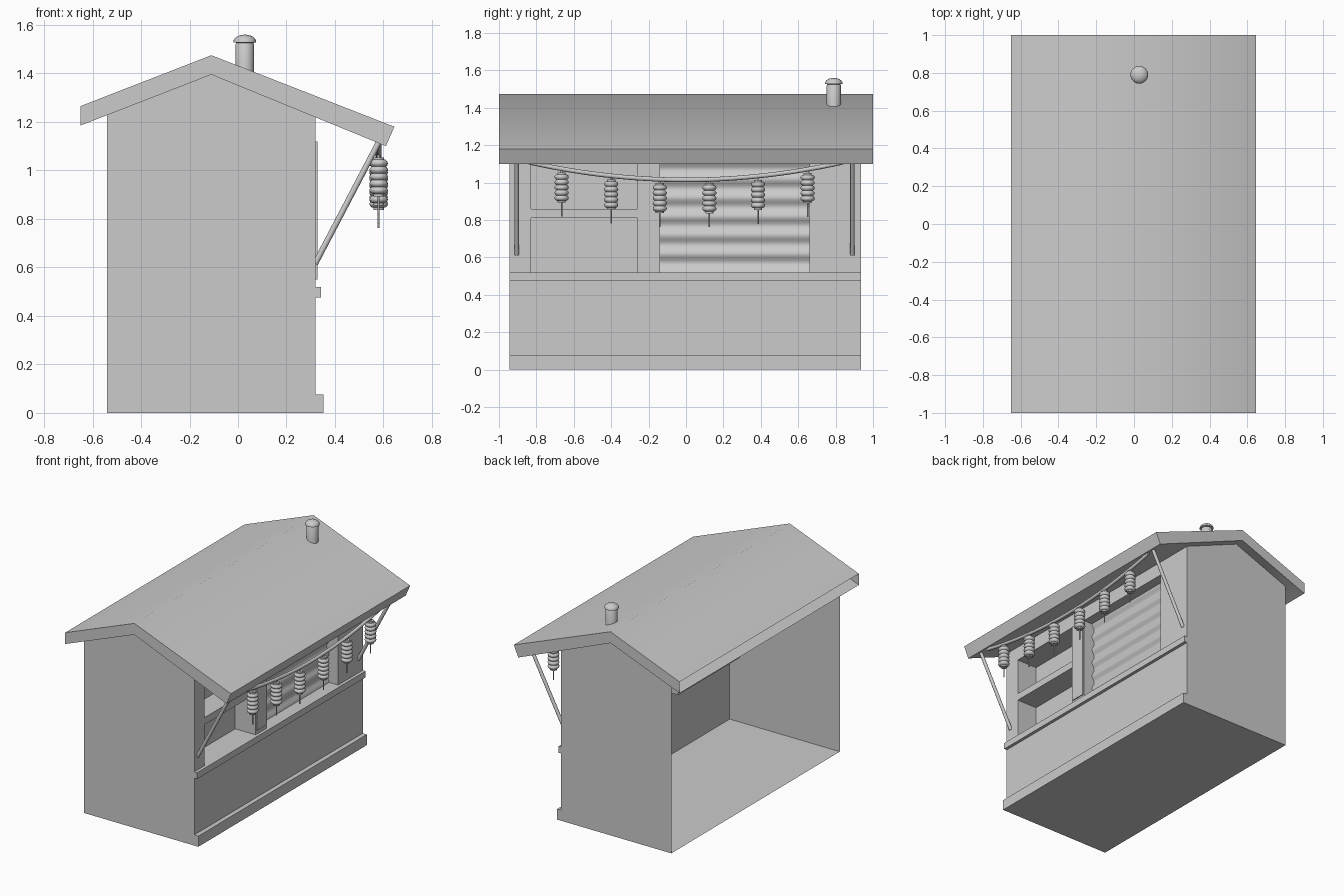
import bpy, bmesh, math
from mathutils import Vector

if "Cube" in bpy.data.objects:
    bpy.data.objects.remove(bpy.data.objects["Cube"])


def make_object(name, verts, faces, smooth=None):
    mesh = bpy.data.meshes.new(name)
    mesh.from_pydata(verts, [], faces)
    bm = bmesh.new()
    bm.from_mesh(mesh)
    bmesh.ops.remove_doubles(bm, verts=bm.verts, dist=1e-5)
    bmesh.ops.recalc_face_normals(bm, faces=bm.faces)
    bm.to_mesh(mesh)
    bm.free()
    ob = bpy.data.objects.new(name, mesh)
    bpy.context.collection.objects.link(ob)
    if smooth:
        bpy.ops.object.select_all(action='DESELECT')
        ob.select_set(True)
        bpy.context.view_layer.objects.active = ob
        bpy.ops.object.shade_smooth_by_angle(angle=math.radians(smooth))
    return ob


def extrude_y(name, profile, y0, y1, skip=(), ends=True, closed=True, smooth=None):
    """Sweep an x/z profile along y; skip lists the side faces left open."""
    n = len(profile)
    verts = [(x, y, z) for y in (y0, y1) for x, z in profile]
    faces = [(i, (i + 1) % n, n + (i + 1) % n, n + i)
             for i in range(n if closed else n - 1) if i not in skip]
    if ends:
        faces += [tuple(range(n)), tuple(range(n, 2 * n))]
    return make_object(name, verts, faces, smooth)


def box(name, x0, x1, y0, y1, z0, z1):
    return extrude_y(name, [(x0, z0), (x1, z0), (x1, z1), (x0, z1)], y0, y1)


def lathe(name, profile, sides):
    n = len(profile)
    verts = [(r * math.cos(a), r * math.sin(a), z)
             for a in (2 * math.pi * i / sides for i in range(sides)) for r, z in profile]
    faces = [(i * n + j, (i + 1) % sides * n + j, (i + 1) % sides * n + j + 1, i * n + j + 1)
             for i in range(sides) for j in range(n - 1)]
    return make_object(name, verts, faces, 40)


def tube(name, points, radius, sides=12):
    """Round bar along a path in an x-constant or y-constant plane."""
    pts = [Vector(p) for p in points]
    verts, faces = [], []
    for i, p in enumerate(pts):
        t = (pts[min(i + 1, len(pts) - 1)] - pts[max(i - 1, 0)]).normalized()
        side = Vector((1, 0, 0)) if abs(t.x) < 0.01 else Vector((0, 1, 0))
        up = t.cross(side)
        for k in range(sides):
            a = 2 * math.pi * k / sides
            verts.append(p + radius * (math.cos(a) * side + math.sin(a) * up))
    for i in range(len(pts) - 1):
        for k in range(sides):
            k2 = (k + 1) % sides
            faces.append((i * sides + k, i * sides + k2, (i + 1) * sides + k2, (i + 1) * sides + k))
    faces += [tuple(range(sides)), tuple(range((len(pts) - 1) * sides, len(pts) * sides))]
    return make_object(name, verts, faces, 40)


Y0, Y1 = -0.945, 0.935           # end walls
XB, XF = -0.54, 0.32             # open back and front wall
A, P0, P1, B = -0.83, -0.26, -0.14, 0.66   # opening and post
LOW, TOP = 0.52, 1.12            # opening heights
BACK, SHUT = 0.16, 0.24          # shelf back and shutter depth

# Roof, open along its back eave
extrude_y("roof", [(-0.65, 1.265), (-0.11, 1.475), (0.645, 1.18),
                   (0.61, 1.10), (-0.11, 1.395), (-0.65, 1.185)], -1, 1, skip=(5,), smooth=45)

# End walls and floor
gable = [(XB, 0), (XF, 0), (XF, 1.219), (-0.11, 1.395), (XB, 1.228)]
for name, y in (("left_end_wall", Y0), ("right_end_wall", Y1)):
    make_object(name, [(x, y, z) for x, z in gable], [tuple(range(5))])
make_object("floor", [(XB, Y0, 0), (XF, Y0, 0), (XF, Y1, 0), (XB, Y1, 0)], [(0, 1, 2, 3)])

# Front wall around the serving opening
for name, ya, yb, za, zb in (("front_lower_wall", Y0, Y1, 0, LOW),
                             ("front_left_wall", Y0, A, LOW, TOP),
                             ("front_right_wall", B, Y1, LOW, TOP),
                             ("front_top_wall", Y0, Y1, TOP, 1.219)):
    make_object(name, [(XF, ya, za), (XF, yb, za), (XF, yb, zb), (XF, ya, zb)], [(0, 1, 2, 3)])
box("counter_ledge", XF, 0.342, Y0, Y1, 0.475, LOW)
box("base_skirt", XF, 0.352, Y0, Y1, 0, 0.075)

# Shelf recess, shelf and dividing post with its sign panel
extrude_y("shelf_recess", [(XF, LOW), (BACK, LOW), (BACK, TOP), (XF, TOP)], A, P0, skip=(3,))
box("shelf", BACK, XF, A, P0, 0.81, 0.86)
box("post", BACK, XF, P0, P1, LOW, TOP)
box("sign_panel", XF, 0.327, P0 + 0.006, P1 - 0.006, 0.55, TOP)

# Ribbed shutter and its surround
ribs, steps = 6, 8
wave = []
for i in range(ribs * steps + 1):
    t = i / (ribs * steps)
    wave.append((SHUT + 0.01 * math.cos(2 * math.pi * ribs * t), LOW + (TOP - LOW) * t))
extrude_y("shutter", wave, P1, B, ends=False, closed=False, smooth=60)
extrude_y("shutter_surround", [(XF, LOW), (SHUT - 0.01, LOW), (SHUT - 0.01, TOP), (XF, TOP)],
          P1, B, skip=(1, 3))

# Roof braces
for name, y in (("left_brace", -0.905), ("right_brace", 0.89)):
    tube(name, [(0.318, y, 0.615), (0.58, y, 1.115)], 0.012)

# Hanging rope
def rope_z(y):
    return 1.015 + 0.092 * (y / 0.83) ** 2

rope_y = [-0.84 + 1.68 * i / 24 for i in range(25)]
tube("lantern_rope", [(0.58, y, rope_z(y)) for y in rope_y], 0.012)

# Ribbed lanterns sharing one mesh
profile = [(0, 0), (0.006, 0), (0.006, -0.02), (0.022, -0.02), (0.022, -0.03)]
for i in range(5):
    z = -0.03 - 0.028 * i
    profile += [(0.028, z), (0.036, z - 0.007), (0.038, z - 0.014), (0.036, z - 0.021), (0.028, z - 0.028)]
profile += [(0.022, -0.171), (0.022, -0.181), (0.004, -0.181), (0.004, -0.255), (0, -0.255)]
lantern = lathe("lantern_1", profile, 20)
for i, y in enumerate((-0.665, -0.4, -0.14, 0.125, 0.385, 0.65)):
    ob = lantern
    if i:
        ob = bpy.data.objects.new(f"lantern_{i + 1}", lantern.data)
        bpy.context.collection.objects.link(ob)
    ob.location = (0.58, y, rope_z(y))

# Chimney with domed cap
chimney = [(0, 1.38), (0.038, 1.38), (0.038, 1.52), (0.034, 1.526), (0.047, 1.528)]
chimney += [(0.047 * math.cos(a), 1.53 + 0.03 * math.sin(a))
            for a in (math.pi / 2 * i / 6 for i in range(7))]
lathe("chimney", chimney, 24).location = (0.028, 0.79, 0)
